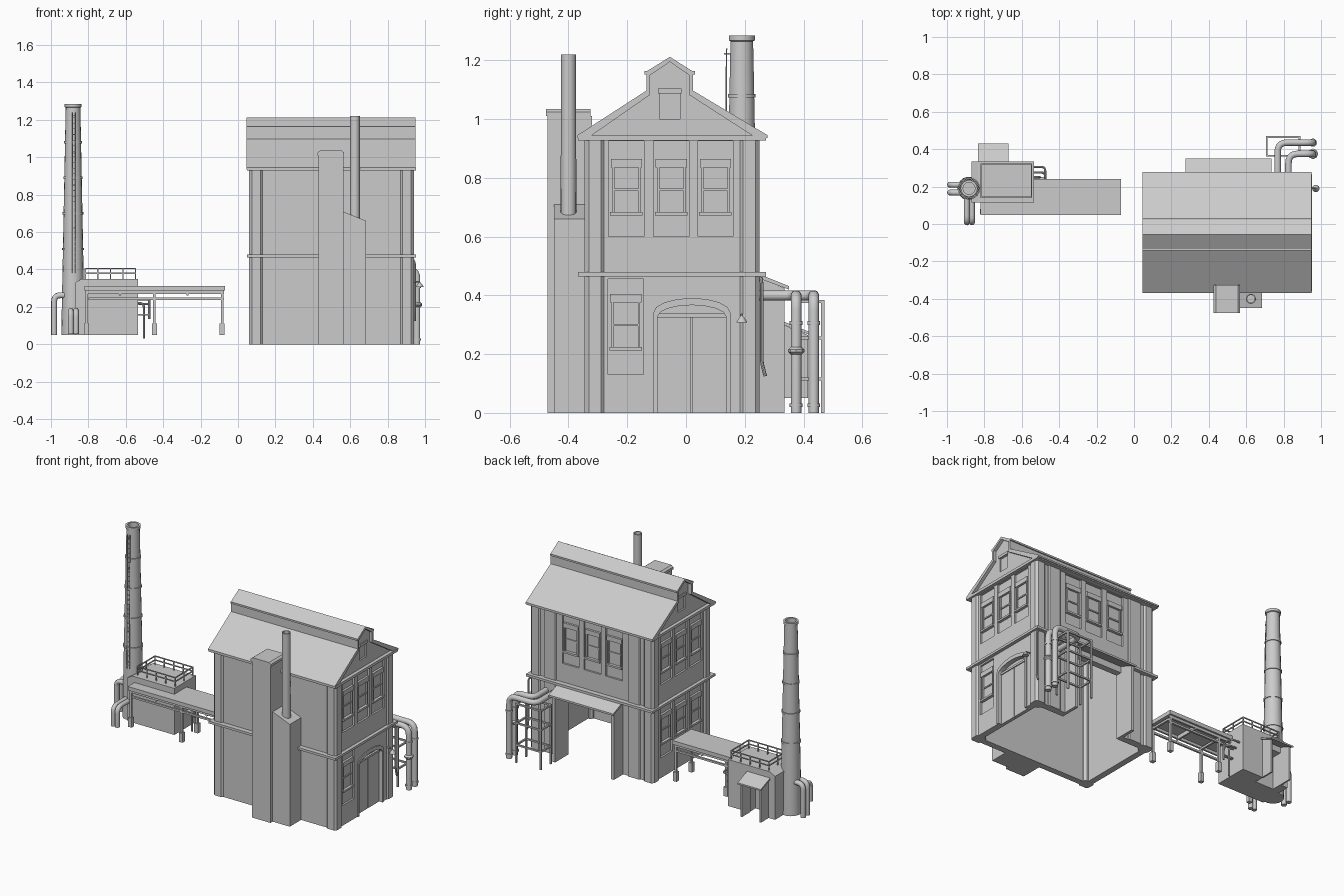
import bpy, bmesh, math
from mathutils import Vector

if "Cube" in bpy.data.objects:
    bpy.data.objects.remove(bpy.data.objects["Cube"])


def finish(name, bm, smooth=False):
    bmesh.ops.recalc_face_normals(bm, faces=bm.faces)
    me = bpy.data.meshes.new(name)
    bm.to_mesh(me)
    bm.free()
    ob = bpy.data.objects.new(name, me)
    bpy.context.collection.objects.link(ob)
    if smooth:
        bpy.ops.object.select_all(action='DESELECT')
        ob.select_set(True)
        bpy.context.view_layer.objects.active = ob
        bpy.ops.object.shade_smooth_by_angle(angle=math.radians(40))
    return ob


def prism(name, pts, axis, a, b):
    """Extrude a 2D profile along an axis from a to b."""
    def place(p, t):
        return {'x': (t, p[0], p[1]), 'y': (p[0], t, p[1]), 'z': (p[0], p[1], t)}[axis]
    bm = bmesh.new()
    lo = [bm.verts.new(place(p, a)) for p in pts]
    hi = [bm.verts.new(place(p, b)) for p in pts]
    bm.faces.new(lo)
    bm.faces.new(hi[::-1])
    for i in range(len(pts)):
        j = (i + 1) % len(pts)
        bm.faces.new((lo[i], lo[j], hi[j], hi[i]))
    return finish(name, bm)


def box(name, x0, x1, y0, y1, z0, z1, c=0):
    pts = [(x0, y0), (x1, y0), (x1, y1), (x0, y1)]
    if c:  # chamfered vertical edges
        pts = [(x0 + c, y0), (x1 - c, y0), (x1, y0 + c), (x1, y1 - c),
               (x1 - c, y1), (x0 + c, y1), (x0, y1 - c), (x0, y0 + c)]
    return prism(name, pts, 'z', z0, z1)


def lathe(name, prof, cx, cy, n=16):
    bm = bmesh.new()
    rings = [[bm.verts.new((cx + r * math.cos(2 * math.pi * i / n),
                            cy + r * math.sin(2 * math.pi * i / n), z)) for i in range(n)] for r, z in prof]
    for a, b in zip(rings, rings[1:]):
        for i in range(n):
            bm.faces.new((a[i], a[(i + 1) % n], b[(i + 1) % n], b[i]))
    bm.faces.new(rings[0])
    bm.faces.new(rings[-1])
    return finish(name, bm, True)


def tube(name, pts, r, bend=0.0, n=10):
    """Sweep a circle along a path whose corners are rounded."""
    P = [Vector(p) for p in pts]
    path = [P[0]]
    for a, p, b in zip(P, P[1:], P[2:]):
        s, e = p + (a - p).normalized() * bend, p + (b - p).normalized() * bend
        path += [s.lerp(p, t).lerp(p.lerp(e, t), t) for t in (0, .2, .4, .6, .8, 1)]
    path.append(P[-1])
    bm = bmesh.new()
    rings, q, last = [], None, None
    for i, p in enumerate(path):
        d = (path[min(i + 1, len(path) - 1)] - path[max(i - 1, 0)]).normalized()
        q = d.orthogonal().normalized() if last is None else last.rotation_difference(d) @ q
        last, w = d, d.cross(q)
        rings.append([bm.verts.new(p + r * (math.cos(2 * math.pi * k / n) * q + math.sin(2 * math.pi * k / n) * w))
                      for k in range(n)])
    for a, b in zip(rings, rings[1:]):
        for i in range(n):
            bm.faces.new((a[i], a[(i + 1) % n], b[(i + 1) % n], b[i]))
    bm.faces.new(rings[0])
    bm.faces.new(rings[-1])
    return finish(name, bm, True)


def cut(ob, cutters):
    for c in cutters:
        m = ob.modifiers.new('cut', 'BOOLEAN')
        m.object, m.operation, m.solver = c, 'DIFFERENCE', 'EXACT'
    me = bpy.data.meshes.new_from_object(ob.evaluated_get(bpy.context.evaluated_depsgraph_get()))
    ob.modifiers.clear()
    ob.data = me
    for c in cutters:
        bpy.data.objects.remove(c)


# Main hall walls: gabled profile with raised ridge vent
gable = [(-.335, 0), (.24, 0), (.24, .945), (.01, 1.085), (.01, 1.15), (-.055, 1.195),
         (-.122, 1.15), (-.122, 1.085), (-.335, .945)]
walls = prism('hall_walls', gable, 'x', .07, .93)
cutters = [box('c', .11, .89, -.295, .20, -.1, .92), box('c', .30, .70, .15, .3, -.1, .42)]


def fbox(face, name, u0, u1, d0, d1, z0, z1):
    """Box on a wall face: u along the wall, d outwards."""
    if face == 'right':
        return box(name, .93 + d0, .93 + d1, u0, u1, z0, z1)
    if face == 'left':
        return box(name, .07 - d1, .07 - d0, u0, u1, z0, z1)
    return box(name, u0, u1, .24 + d0, .24 + d1, z0, z1)


def window(face, c, z, top, bottom):
    """Recessed bay with a framed sash, lintel and sill, window base at z."""
    cutters.append(fbox(face, 'c', c - .06, c + .06, -.012, .05, bottom, top))
    for s in (-1, 1):
        u = sorted((c + s * .041, c + s * .049))
        fbox(face, 'window_jamb', *u, -.013, -.002, z, z + .16)
    fbox(face, 'window_lintel', c - .053, c + .053, -.013, .002, z + .155, z + .185)
    fbox(face, 'window_sill', c - .055, c + .055, -.013, .006, z - .008, z + .004)
    fbox(face, 'window_mid_rail', c - .042, c + .042, -.013, -.006, z + .075, z + .083)


for face in ('left', 'right'):
    for c in (-.203, -.05, .1):
        window(face, c, .68, .925, .60)
    fbox(face, 'gable_lintel', -.095, -.015, -.002, .006, 1.088, 1.105)
    cutters.append(fbox(face, 'c', -.09, -.02, -.01, .05, 1.0, 1.088))
window('right', -.205, .22, .455, .13)
for c in (-.203, -.05, .1):
    window('left', c, .22, .455, .13)
for c in (.345, .5, .655):
    window('back', c, .68, .925, .60)


def arch(g, rise):
    base = .335 + g
    return [(-.105 - g, -.01), (.145 + g, -.01)] + [
        (.02 + (.125 + g) * math.cos(t * math.pi / 8), base + rise * math.sin(t * math.pi / 8)) for t in range(9)]


# Arched doorway with double door
cutters.append(prism('c', arch(-.008, .04), 'x', .905, 1.0))
trim = prism('door_arch_trim', [(y, max(z, 0)) for y, z in arch(.006, .05)], 'x', .90, .936)
cut(trim, [prism('c', arch(-.008, .04), 'x', .85, 1.0)])
for y0, y1 in ((-.097, .017), (.021, .137)):
    box('door_leaf', .90, .912, y0, y1, 0, .325)
box('door_head', .90, .918, -.097, .137, .325, .338)
cut(walls, cutters)

# Corner piers, secondary piers, belt course and cornice
for x0, x1 in ((.06, .135), (.865, .94)):
    for y0, y1 in ((-.345, -.275), (.18, .25)):
        box('corner_pier', x0, x1, y0, y1, 0, .94, .014)
for x0, x1 in ((.155, .245), (.755, .845)):
    box('back_pier', x0, x1, .215, .248, 0, .94, .006)
for z0, z1, g in ((.465, .48, .012), (.928, .945, .012)):
    for x0, x1 in ((.06 - g, .09), (.91, .94 + g)):
        box('wall_band_end', x0, x1, -.345 - g - .01, .25 + g + .01, z0, z1)
    for y0, y1 in ((-.345 - g - .01, -.31), (.215, .25 + g + .01)):
        box('wall_band_side', .06, .94, y0, y1, z0, z1)

# Roof shell with raised ridge vent
outer = [(-.37, .935), (-.37, .945), (-.135, 1.097), (-.135, 1.162), (-.055, 1.212), (.024, 1.162),
         (.024, 1.097), (.278, .945), (.278, .935)]
inner = [(.24, .935), (.01, 1.083), (.01, 1.15), (-.055, 1.195), (-.122, 1.15), (-.122, 1.083), (-.335, .935)]
prism('hall_roof', outer + inner, 'x', .045, .95)
for y0, y1 in ((-.142, -.12), (.008, .031)):
    box('ridge_vent_eave', .045, .95, y0, y1, 1.152, 1.163)

# Front flue blocks and vent pipe
box('flue_block', .43, .563, -.472, -.32, 0, 1.01)
prism('flue_cap', [(.425, 1.01), (.568, 1.01), (.568, 1.025), (.555, 1.035), (.438, 1.035), (.425, 1.025)],
      'y', -.477, -.325)
prism('boiler_flue_base', [(.56, 0), (.685, 0), (.685, .66), (.56, .71)], 'y', -.45, -.32)
lathe('vent_pipe', [(.027, .66), (.026, 1.0), (.026, 1.22), (.02, 1.22), (.02, 1.15)], .625, -.40)

# Loading bay at the back
for x in (.28, .70):
    prism('bay_wall', [(.235, 0), (.335, 0), (.335, .425), (.235, .465)], 'x', x, x + .02)
prism('bay_roof', [(.235, .463), (.35, .42), (.35, .432), (.235, .478)], 'x', .275, .735)

# Large pipes on a rack
for x, y in ((.768, .435), (.826, .375)):
    tube('rack_pipe', [(x, .22, .40), (x, y, .40), (.957, y, .40), (.957, y, 0)], .018, .05, 12)
    for z in (.02, .30):
        lathe('pipe_flange', [(.022, z), (.022, z + .012)], .957, y, 12)
lathe('valve_wheel', [(.004, .185), (.028, .208), (.028, .215), (.004, .238)], .957, .375, 8)
for x in (.705, .88):
    for y in (.36, .46):
        box('rack_post', x, x + .011, y, y + .011, 0, .385)
    for z in (.11, .25, .374):
        box('rack_cross_bar', x, x + .01, .36, .471, z, z + .01)
for y in (.36, .46):
    for z in (.11, .25, .374):
        box('rack_long_bar', .705, .891, y, y + .01, z, z + .01)

# Wall lamp and drain pipe on the gable
tube('lamp_arm', [(.93, .19, .335), (.972, .19, .335), (.972, .19, .32)], .004, .01, 6)
lathe('lamp_shade', [(.02, .307), (.018, .312), (.004, .33)], .972, .19, 10)
tube('drain_pipe', [(.93, .255, .46), (.945, .258, .44), (.945, .258, .17), (.945, .27, .125)], .006, .015, 8)

# Boiler house with shed entrance at the back
house = prism('boiler_house', [(-.87, .05), (-.535, .05), (-.535, .35), (-.835, .35), (-.87, .33)], 'y', .115, .335)
cut(house, [box('c', -.815, -.685, .27, .4, 0, .26)])
prism('shed_roof', [(.33, .30), (.43, .262), (.43, .272), (.33, .312)], 'x', -.835, -.67)
for x in (-.825, -.69):
    prism('shed_wall', [(.33, .05), (.415, .05), (.415, .265), (.33, .30)], 'x', x, x + .01)

# Roof railing
for z in (.377, .402):
    for y in (.14, .318):
        box('railing_long', -.82, -.545, y, y + .006, z, z + .006)
    for x in (-.82, -.551):
        box('railing_short', x, x + .006, .14, .324, z, z + .006)
for i in range(5):
    x = -.82 + i * .06725
    for y in ((.14, .318) if i in (1, 2, 3) else (.14, .229, .318)):
        box('railing_post', x, x + .006, y, y + .006, .345, .405)

# Tall chimney with bands, hollow top and ladder


def rad(z):
    return .063 - .024 * (z - .05) / 1.23


prof = [(.063, .05)]
for z in (.51, .70, .89, 1.08):
    r = rad(z)
    prof += [(r, z - .006), (r + .005, z - .006), (r + .005, z + .006), (r, z + .006)]
prof += [(.039, 1.265), (.045, 1.268), (.045, 1.285), (.032, 1.285), (.032, 1.22)]
lathe('tall_chimney', prof, -.882, .19, 18)
for x in (-.885, -.868):
    tube('ladder_rail', [(x, .132, .38), (x, .19 - rad(1.24) - .012, 1.24)], .0025, n=5)
for i in range(28):
    z = .40 + i * .03
    y = .132 + (.139 - .132) * (z - .38) / .86
    box('ladder_rung', -.886, -.867, y - .0015, y + .0015, z, z + .003)
for i in range(5):
    z = .42 + i * .2
    box('ladder_bracket', -.879, -.874, .13, .16, z, z + .005)

# Chimney pipes to the left and to the front
for y in (.168, .21):
    tube('left_pipe', [(-.88, y, .262), (-.983, y, .262), (-.983, y, .05)], .016, .035)
for x in (-.894, -.866):
    tube('front_pipe', [(x, .19, .18), (x, .008, .18), (x, .008, .055)], .015, .035)

# Small pipes on the boiler house end
for y, z in ((.305, .24), (.275, .215)):
    tube('end_pipe', [(-.55, y, z), (-.475, y, z), (-.475, .235, z), (-.475, .235, z - .08)], .006, .02, 8)
tube('end_down_pipe', [(-.55, .25, .22), (-.503, .25, .22), (-.503, .25, .03)], .006, .025, 8)
box('end_pipe_bracket', -.54, -.47, .23, .25, .155, .162)

# Covered walkway on posts
box('walkway_deck', -.82, -.07, .048, .24, .287, .312)
for y in (.06, .217):
    box('walkway_beam', -.80, -.075, y, y + .012, .238, .25)
    box('walkway_upper_beam', -.81, -.075, y, y + .012, .27, .288)
for x in (-.81, -.447, -.085):
    for y in (.066, .223):
        if x > -.8 or y < .1:
            box('walkway_post', x - .007, x + .007, y - .007, y + .007, .10, .288)
            box('post_foot', x - .013, x + .013, y - .013, y + .013, .05, .11)
    box('walkway_cross_beam', x - .006, x + .006, .06, .229, .262, .275)
for x in (-.63, -.27):
    box('walkway_rib', x - .005, x + .005, .06, .229, .262, .288)
